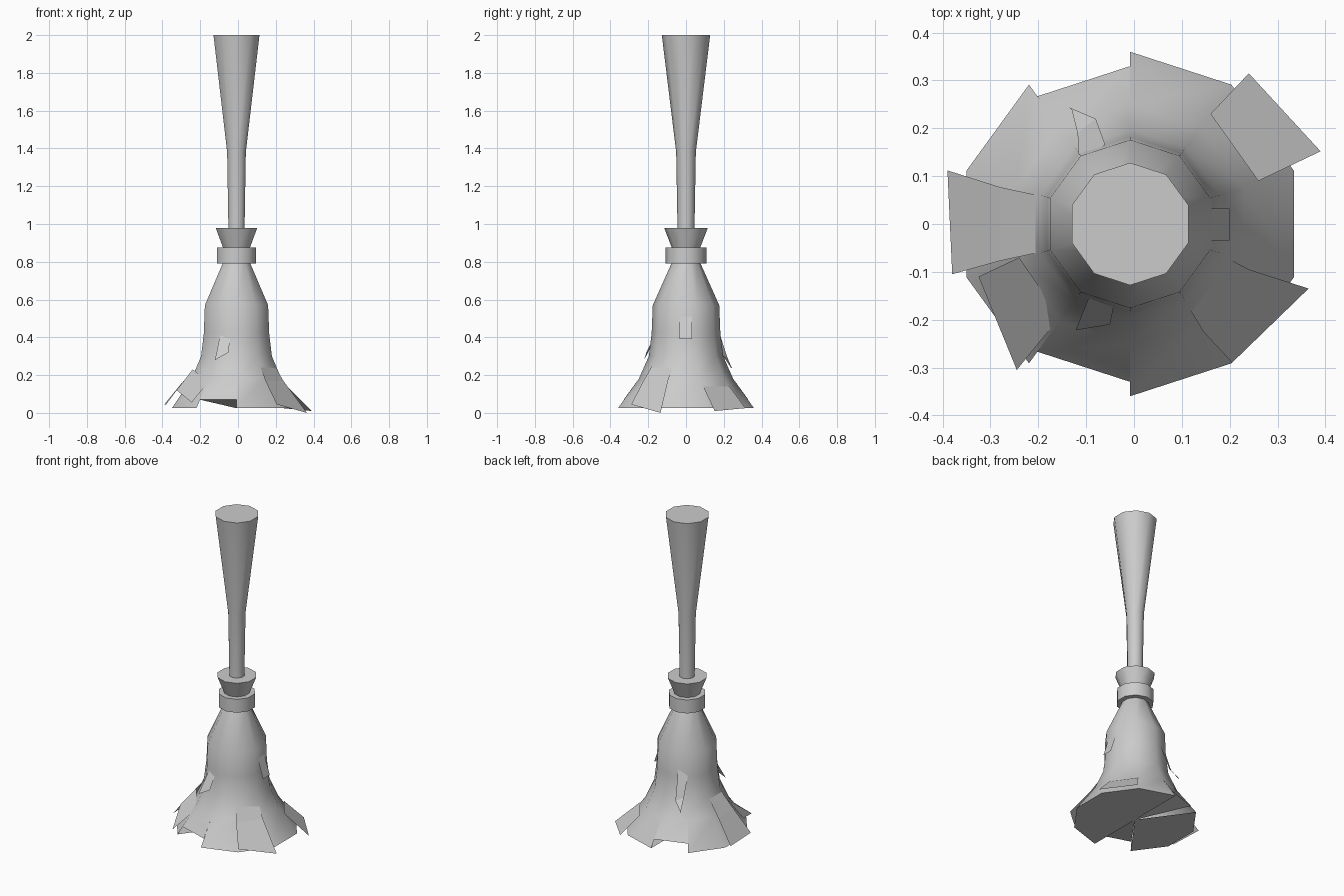
import bpy
from math import sin, cos, radians

if "Cube" in bpy.data.objects:
    bpy.data.objects.remove(bpy.data.objects["Cube"])

CX = -0.008   # axis of the round parts
N = 10        # sides


def ring_point(i, r, z):
    a = radians(90 + 360 / N * i)
    return (CX + r * cos(a), r * sin(a), z)


def make(name, verts, faces, smooth=True):
    mesh = bpy.data.meshes.new(name)
    mesh.from_pydata(verts, [], faces)
    obj = bpy.data.objects.new(name, mesh)
    bpy.context.collection.objects.link(obj)
    if smooth:
        bpy.ops.object.select_all(action='DESELECT')
        obj.select_set(True)
        bpy.context.view_layer.objects.active = obj
        bpy.ops.object.shade_smooth_by_angle(angle=radians(42))
    return obj


def walls(rows):
    return [(r * N + i, r * N + (i + 1) % N, (r + 1) * N + (i + 1) % N, (r + 1) * N + i)
            for r in range(rows - 1) for i in range(N)]


def lathe(name, profile):
    """Capped ten-sided solid from (radius, z) pairs, bottom to top."""
    verts = [ring_point(i, r, z) for r, z in profile for i in range(N)]
    last = (len(profile) - 1) * N
    caps = [tuple(reversed(range(N))), tuple(range(last, last + N))]
    return make(name, verts, walls(len(profile)) + caps)


# Handle, binding ring and collar
lathe("handle", [(0.045, 0.9), (0.045, 0.98), (0.052, 1.38), (0.128, 2.0)])
lathe("binding_ring", [(0.108, 0.79), (0.108, 0.875)])
lathe("bristle_collar", [(0.073, 0.87), (0.116, 0.98)])

# Bristle skirt, with two rim segments cut shorter
profile = [(0.25, 0.18), (0.197, 0.30), (0.182, 0.42), (0.176, 0.57), (0.073, 0.80)]
verts = [ring_point(i, r, z) for r, z in profile for i in range(N)]
faces = walls(len(profile))
centre = len(verts)
verts.append((CX, 0, 0.025))
for i in range(N):
    r, z = (0.33, 0.07) if i in (0, 4) else (0.36, 0.025)
    k = len(verts)
    verts += [ring_point(i, r, z), ring_point(i + 1, r, z)]
    faces += [(k, k + 1, (i + 1) % N, i), (k + 1, k, centre)]
skirt = make("bristle_skirt", verts, faces, smooth=False)
# weld shared rim corners, then shade
mod = skirt.modifiers.new("weld", 'WELD')
mod.merge_threshold = 0.001
bpy.context.view_layer.objects.active = skirt
skirt.select_set(True)
bpy.ops.object.modifier_apply(modifier="weld")
bpy.ops.object.select_all(action='DESELECT')
skirt.select_set(True)
bpy.ops.object.shade_smooth_by_angle(angle=radians(42))


# Loose straw flaps: rows of (left, right) point pairs from top to bottom
def flap(name, *rows):
    pts = [p for row in rows for p in row]
    quads = [(2 * i, 2 * i + 2, 2 * i + 3, 2 * i + 1) for i in range(len(rows) - 1)]
    make(name, pts, quads, smooth=False)


flap("flap_front_right",
     ((0.10, -0.15, 0.30), (0.165, -0.055, 0.30)),
     ((0.145, -0.225, 0.17), (0.24, -0.095, 0.17)),
     ((0.205, -0.29, 0.045), (0.365, -0.135, 0.0)))
flap("flap_back_right",
     ((0.26, 0.09, 0.14), (0.16, 0.23, 0.14)),
     ((0.39, 0.152, 0.01), (0.24, 0.315, 0.025)))
flap("flap_left",
     ((-0.178, 0.055, 0.31), (-0.178, -0.055, 0.31)),
     ((-0.28, 0.077, 0.18), (-0.28, -0.077, 0.18)),
     ((-0.39, 0.112, 0.045), (-0.38, -0.105, 0.045)))
flap("flap_front_left",
     ((-0.24, -0.07, 0.23), (-0.155, -0.195, 0.165)),
     ((-0.325, -0.11, 0.12), (-0.245, -0.305, 0.055)))
flap("small_flap_right",
     ((0.155, -0.035, 0.53), (0.155, 0.032, 0.53)),
     ((0.20, -0.035, 0.39), (0.20, 0.032, 0.39)))
flap("small_flap_front",
     ((-0.095, -0.155, 0.41), (-0.042, -0.17, 0.40)),
     ((-0.122, -0.222, 0.28), (-0.05, -0.21, 0.32)))
flap("small_flap_back",
     ((-0.06, 0.165, 0.46), (-0.115, 0.135, 0.46)),
     ((-0.08, 0.22, 0.29), (-0.118, 0.19, 0.31)),
     ((-0.136, 0.244, 0.235), (-0.13, 0.238, 0.24)))
